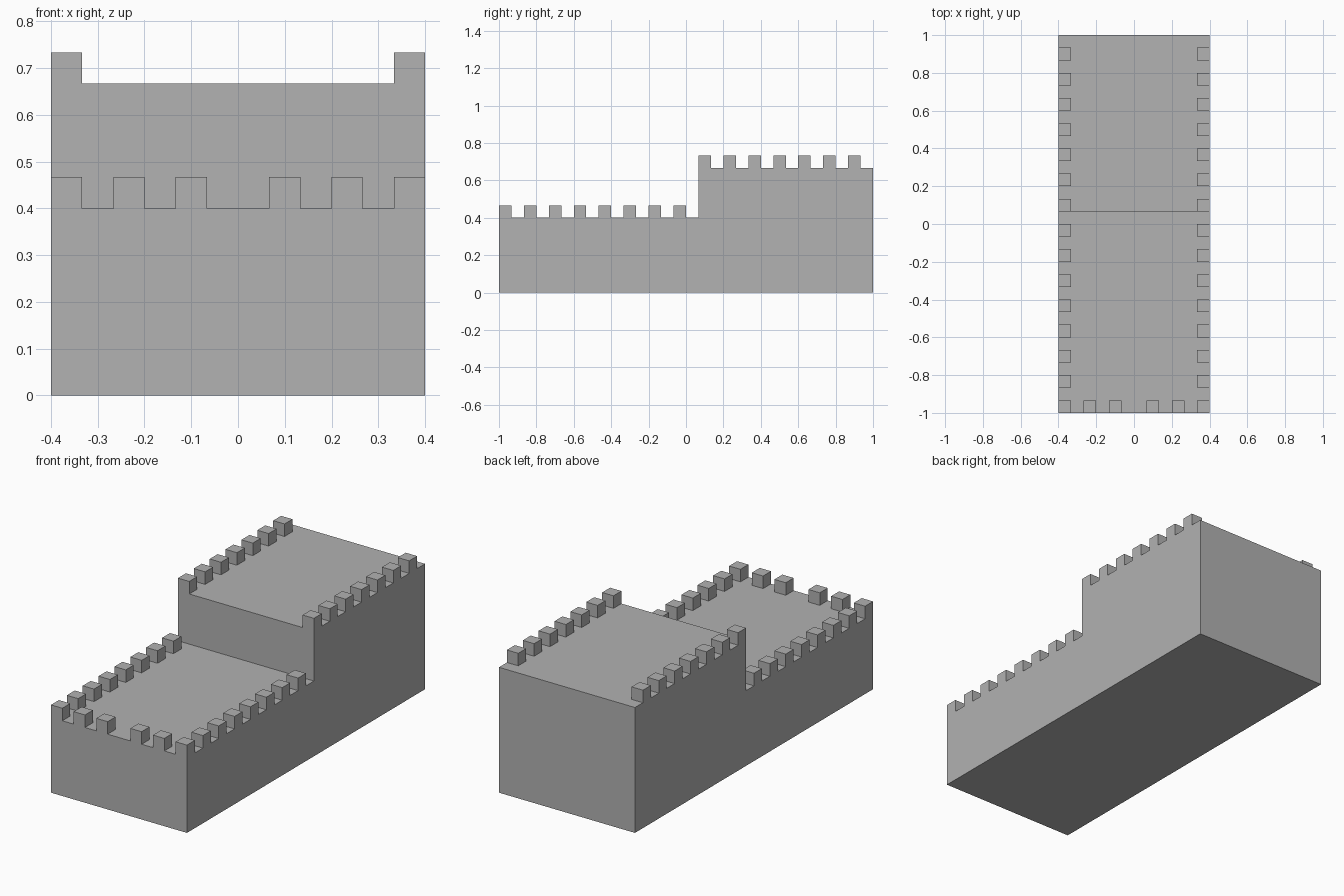
import bpy
import bmesh
from mathutils import Matrix, Vector

if "Cube" in bpy.data.objects:
    bpy.data.objects.remove(bpy.data.objects["Cube"], do_unlink=True)

U = 1 / 15                  # one battlement block
HALF_W, HALF_L = 6, 15      # body half sizes, in blocks
LOW, HIGH, STEP = 6, 10, 1  # roof heights and position of the step

stone = bpy.data.materials.new("stone_grey")
stone.use_nodes = True
colour = (0.445, 0.445, 0.445, 1)
stone.diffuse_color = colour
stone.node_tree.nodes["Principled BSDF"].inputs["Base Color"].default_value = colour


def finish(bm, name):
    bmesh.ops.scale(bm, vec=(U, U, U), verts=bm.verts)
    bmesh.ops.recalc_face_normals(bm, faces=bm.faces)
    mesh = bpy.data.meshes.new(name)
    bm.to_mesh(mesh)
    bm.free()
    mesh.materials.append(stone)
    obj = bpy.data.objects.new(name, mesh)
    bpy.context.collection.objects.link(obj)
    return obj


def battlements(name, corners, z):
    """Row of unit blocks, each given by its lowest x and y corner."""
    bm = bmesh.new()
    for x, y in corners:
        centre = Vector((x + 0.5, y + 0.5, z + 0.5))
        bmesh.ops.create_cube(bm, size=1, matrix=Matrix.Translation(centre))
    return finish(bm, name)


# Stepped body: side profile extruded across the width
bm = bmesh.new()
profile = [(-HALF_L, 0), (HALF_L, 0), (HALF_L, HIGH),
           (STEP, HIGH), (STEP, LOW), (-HALF_L, LOW)]
side = bm.faces.new([bm.verts.new((-HALF_W, y, z)) for y, z in profile])
extruded = bmesh.ops.extrude_face_region(bm, geom=[side], use_keep_orig=True)
moved = [v for v in extruded["geom"] if isinstance(v, bmesh.types.BMVert)]
bmesh.ops.translate(bm, verts=moved, vec=(2 * HALF_W, 0, 0))
finish(bm, "stepped_body")

# Battlements along both long sides of each roof
for label, x in (("left", HALF_W - 1), ("right", -HALF_W)):
    battlements(f"lower_{label}_battlements",
                [(x, y) for y in range(-HALF_L, STEP, 2)], LOW)
    battlements(f"upper_{label}_battlements",
                [(x, y) for y in range(STEP, HALF_L - 1, 2)], HIGH)

# Front battlements, with a wider gap in the middle
battlements("front_battlements",
            [(x, -HALF_L) for x in (-4, -2, 1, 3)], LOW)
